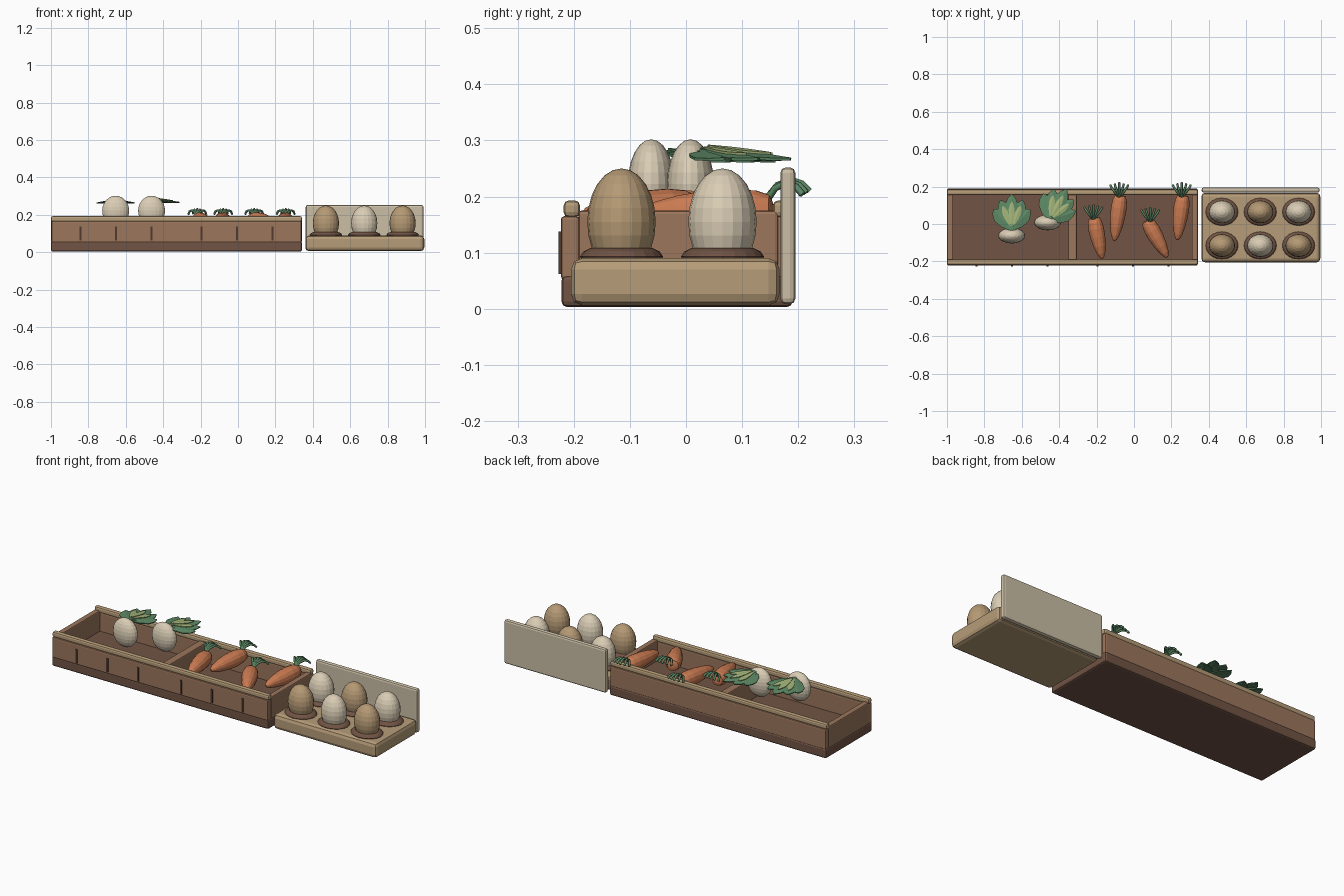
import bpy, bmesh, math
from mathutils import Vector, Matrix

if "Cube" in bpy.data.objects:
    bpy.data.objects.remove(bpy.data.objects["Cube"])


def mat(name, r, g, b):
    m = bpy.data.materials.new(name)
    m.diffuse_color = (r, g, b, 1)
    m.use_nodes = True
    m.node_tree.nodes["Principled BSDF"].inputs["Base Color"].default_value = m.diffuse_color
    return m


WOOD = mat("wood_brown", 0.33, 0.18, 0.107)
DARK = mat("dark_wood", 0.165, 0.088, 0.058)
SLAT = mat("slat_shadow", 0.08, 0.042, 0.028)
TAN = mat("tan_card", 0.47, 0.335, 0.19)
LID = mat("pale_card", 0.60, 0.52, 0.38)
CREAM = mat("cream", 0.70, 0.61, 0.46)
BUFF = mat("buff_shell", 0.46, 0.32, 0.175)
ORANGE = mat("carrot_orange", 0.60, 0.20, 0.085)
GREEN = mat("leaf_green", 0.11, 0.25, 0.13)
LIGHT = mat("light_green", 0.36, 0.45, 0.19)


def finish(name, bm, material):
    bmesh.ops.recalc_face_normals(bm, faces=bm.faces[:])
    me = bpy.data.meshes.new(name)
    bm.to_mesh(me)
    bm.free()
    me.materials.append(material)
    ob = bpy.data.objects.new(name, me)
    bpy.context.collection.objects.link(ob)
    return ob


def box(name, x, y, z, material, bevel=0.006):
    """Box from (low, high) pairs with rounded edges."""
    bm = bmesh.new()
    size = [b - a for a, b in (x, y, z)]
    mid = [(a + b) / 2 for a, b in (x, y, z)]
    bmesh.ops.create_cube(bm, size=1, matrix=Matrix.Translation(mid) @ Matrix.Diagonal((*size, 1)))
    ob = finish(name, bm, material)
    if bevel:
        m = ob.modifiers.new("round", "BEVEL")
        m.width, m.segments = bevel, 2
    return ob


def ball(name, centre, radii, material):
    bm = bmesh.new()
    bmesh.ops.create_uvsphere(bm, u_segments=20, v_segments=12, radius=1,
                              matrix=Matrix.Translation(centre) @ Matrix.Diagonal((*radii, 1)))
    return finish(name, bm, material)


def lathe(bm, profile, matrix, segs=14):
    """Closed ring surface along local z from (radius, height) pairs."""
    rings = [[bm.verts.new(matrix @ Vector((r * math.cos(2 * math.pi * i / segs),
                                            r * math.sin(2 * math.pi * i / segs), h)))
              for i in range(segs)] for r, h in profile]
    for a, b in zip(rings, rings[1:]):
        for i in range(segs):
            j = (i + 1) % segs
            bm.faces.new((a[i], a[j], b[j], b[i]))
    bm.faces.new(rings[0])
    bm.faces.new(rings[-1])


# Two wooden crates, side by side and slightly overlapping
for x0, x1 in ((-1.0, -0.305), (-0.352, 0.342)):
    box("crate_base", (x0, x1), (-0.222, 0.19), (0.003, 0.06), DARK, 0.01)
    for y0, y1 in ((-0.223, -0.19), (0.16, 0.188)):
        box("crate_side", (x0 + 0.003, x1 - 0.003), (y0, y1), (0.052, 0.165), WOOD)
    for a, b in ((x0 + 0.001, x0 + 0.033), (x1 - 0.033, x1 - 0.001)):
        box("crate_end", (a, b), (-0.192, 0.165), (0.052, 0.175), WOOD)
    for y0, y1 in ((-0.218, -0.189), (0.155, 0.184)):
        box("crate_rim", (x0, x1), (y0, y1), (0.163, 0.193), TAN, 0.009)
    for k in (-1, 0, 1):
        xc = (x0 + x1) / 2 + 0.19 * k
        box("plank_gap", (xc - 0.005, xc + 0.005), (-0.227, -0.22), (0.062, 0.138), SLAT, 0)

# Egg carton tray with its raised back lid
box("carton_tray", (0.36, 0.996), (-0.205, 0.167), (0.006, 0.09), TAN, 0.02)
box("carton_lid", (0.362, 0.992), (0.168, 0.195), (0.008, 0.252), LID, 0.01)

# Cups and eggs in alternating shell colours
for row, y in enumerate((-0.115, 0.065)):
    for col, x in enumerate((0.47, 0.675, 0.88)):
        bm = bmesh.new()
        lathe(bm, [(0.082, 0.084), (0.087, 0.093), (0.08, 0.102), (0.066, 0.108)],
              Matrix.Translation((x, y, 0)) @ Matrix.Diagonal((1, 0.85, 1, 1)), 20)
        finish("egg_cup", bm, DARK)
        ball("egg", (x, y, 0.155), (0.07, 0.061, 0.095), CREAM if (row + col) % 2 else BUFF)


def leaf(name, root, angle, length, width, lift, material, start=0.0):
    """Folded pointed blade running outward from the root and drooping."""
    bm = bmesh.new()
    rows = []
    for t, w in ((0, 0.2), (0.35, 0.85), (0.65, 1.0), (0.87, 0.6), (1, 0.04)):
        d = start + length * t
        drop = -0.02 * (d / 0.19) ** 1.5
        rows.append([bm.verts.new(Matrix.Translation(root) @ Matrix.Rotation(angle, 4, "Z") @
                                  Vector((s * w * width / 2, d, lift + drop - 0.008 * abs(s) * w * width / 0.085)))
                     for s in (-1, 0, 1)])
    for a, b in zip(rows, rows[1:]):
        for i in (0, 1):
            bm.faces.new((a[i], a[i + 1], b[i + 1], b[i]))
    ob = finish(name, bm, material)
    m = ob.modifiers.new("thickness", "SOLIDIFY")
    m.thickness, m.offset = 0.005, 0
    return ob


# Turnips with fans of broad leaves and pale centres
for x, y, turn in ((-0.654, -0.062, 0), (-0.462, 0.008, -0.5)):
    ball("turnip", (x, y, 0.222), (0.072, 0.042, 0.08), CREAM)
    root = (x, y + 0.03, 0.284) if turn == 0 else (x + 0.01, y + 0.01, 0.287)
    for k in (-2, -1, 0, 1, 2):
        a = turn + 0.36 * k
        ln = 0.192 - 0.022 * abs(k)
        leaf("turnip_leaf", root, a, ln, 0.075, -0.003 * abs(k), GREEN)
        if abs(k) < 2:
            leaf("leaf_centre", root, a, ln * 0.66, 0.032, 0.004 - 0.003 * abs(k), LIGHT, 0.025)

# Carrots: crown point, tip point, crown of arching stems
CARROTS = (((-0.215, 0.035), (-0.17, -0.185)), ((-0.072, 0.155), (-0.105, -0.09)),
           ((0.068, 0.02), (0.178, -0.178)), ((0.262, 0.155), (0.232, -0.085)))
for top, tip in CARROTS:
    head, end = Vector((*top, 0.174)), Vector((*tip, 0.168))
    axis = end - head
    L = axis.length
    bm = bmesh.new()
    lathe(bm, [(0.014, 0), (0.029, 0.02 * L), (0.038, 0.12 * L), (0.042, 0.28 * L), (0.04, 0.48 * L),
               (0.033, 0.7 * L), (0.022, 0.88 * L), (0.012, 0.97 * L), (0.004, L)],
          Matrix.Translation(head) @ axis.to_track_quat("Z", "Y").to_matrix().to_4x4())
    finish("carrot", bm, ORANGE)
    cu = bpy.data.curves.new("carrot_stems", "CURVE")
    cu.dimensions = "3D"
    cu.bevel_depth, cu.bevel_resolution = 0.006, 1
    cu.use_fill_caps = True
    base = head + axis * 0.06 + Vector((0.012 if axis.x > 0.05 else -0.005, 0, 0))
    for k in (-2, -1, 0, 1, 2):
        sp = cu.splines.new("POLY")
        path = ((0, 0, 0.02), (0.007, 0.022, 0.047), (0.015, 0.046, 0.057),
                (0.021, 0.066, 0.05), (0.024, 0.08, 0.036))
        sp.points.add(len(path) - 1)
        for p, (dx, dy, dz) in zip(sp.points, path):
            p.co = (base.x + dx * k, base.y + dy * (1 - 0.08 * abs(k)), base.z + dz - 0.003 * abs(k), 1)
    cu.materials.append(GREEN)
    bpy.context.collection.objects.link(bpy.data.objects.new("carrot_stems", cu))
